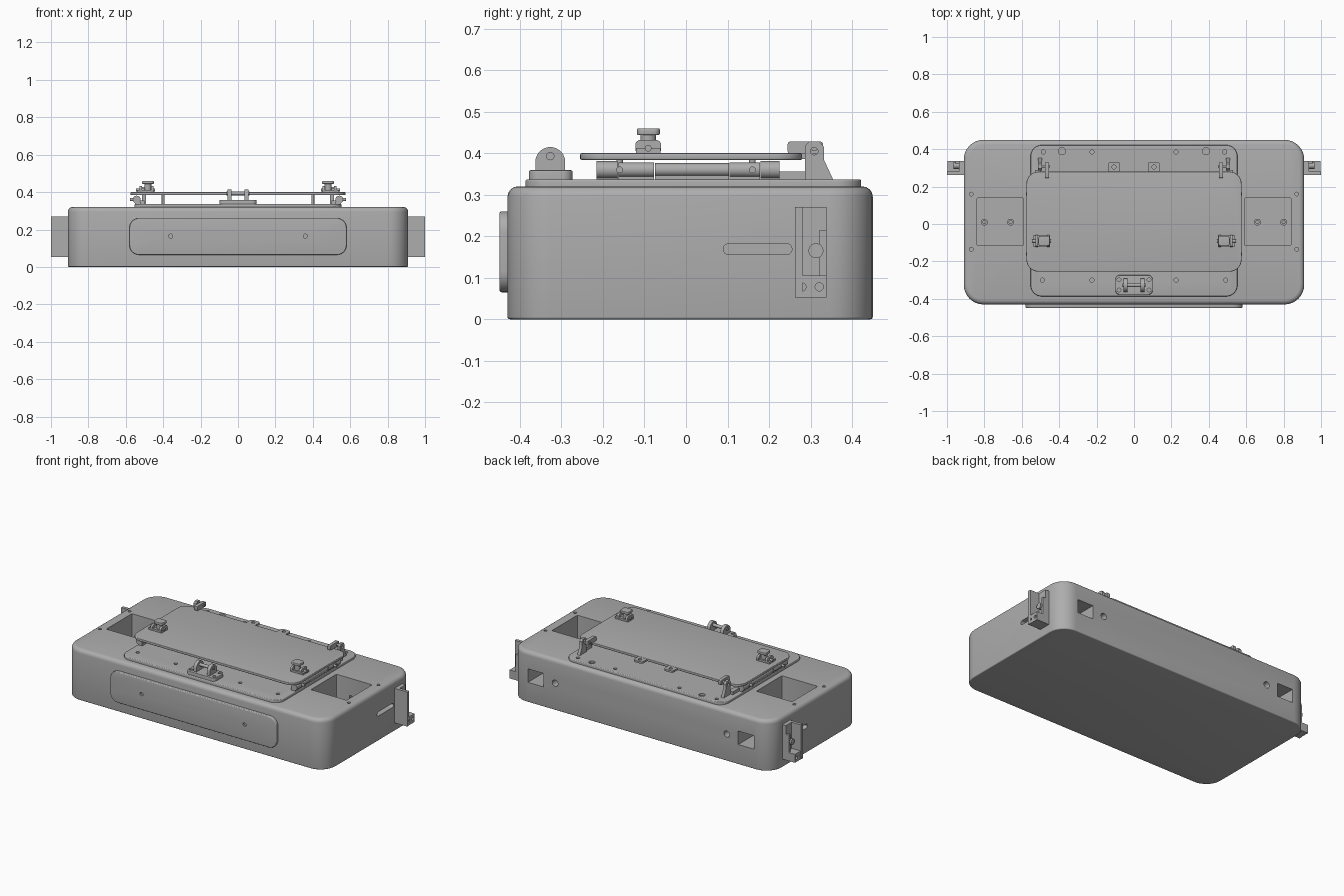
import bpy, bmesh
from math import cos, sin, pi

if "Cube" in bpy.data.objects:
    bpy.data.objects.remove(bpy.data.objects["Cube"], do_unlink=True)

grey = bpy.data.materials.new("plain grey")
grey.use_nodes = True
COLOUR = (0.42, 0.42, 0.42, 1)
grey.diffuse_color = COLOUR
grey.node_tree.nodes["Principled BSDF"].inputs["Base Color"].default_value = COLOUR

AXES = {"X": lambda u, v, w: (w, u, v),
        "Y": lambda u, v, w: (u, w, v),
        "Z": lambda u, v, w: (u, v, w)}


def prism(name, outline, w0, w1, axis="Z", top=0, bottom=0, mirror=False):
    """Extrude an outline along an axis, round its rims, optionally mirror in x."""
    bm = bmesh.new()
    place = AXES[axis]
    low = [bm.verts.new(place(u, v, w0)) for u, v in outline]
    high = [bm.verts.new(place(u, v, w1)) for u, v in outline]
    n = len(outline)
    caps = bm.faces.new(low), bm.faces.new(high)
    for i in range(n):
        j = (i + 1) % n
        bm.faces.new((low[i], low[j], high[j], high[i]))
    rims = [list(c.edges) for c in caps]
    bmesh.ops.recalc_face_normals(bm, faces=bm.faces)
    for edges, size in zip(rims, (bottom, top)):
        if size:
            bmesh.ops.bevel(bm, geom=edges, offset=size, segments=4,
                            affect="EDGES", profile=0.5)
    mesh = bpy.data.meshes.new(name)
    bm.to_mesh(mesh)
    bm.free()
    mesh.materials.append(grey)
    ob = bpy.data.objects.new(name, mesh)
    bpy.context.collection.objects.link(ob)
    if mirror:
        ob.modifiers.new("mirror", "MIRROR").use_mirror_merge = False
    return ob


def rounded(u0, u1, v0, v1, r=0, steps=8):
    if not r:
        return [(u0, v0), (u1, v0), (u1, v1), (u0, v1)]
    pts = []
    corners = ((u1 - r, v1 - r), (u0 + r, v1 - r), (u0 + r, v0 + r), (u1 - r, v0 + r))
    for k, (cu, cv) in enumerate(corners):
        for i in range(steps + 1):
            a = (k + i / steps) * pi / 2
            pts.append((cu + r * cos(a), cv + r * sin(a)))
    return pts


def circle(u, v, r, n=20):
    return [(u + r * cos(2 * pi * i / n), v + r * sin(2 * pi * i / n)) for i in range(n)]


def arch(u, v, r, base):
    """Upright tab with a round top."""
    return [(u - r, base)] + [(u - r * cos(pi * i / 12), v + r * sin(pi * i / 12))
                              for i in range(13)] + [(u + r, base)]


def box(name, x0, x1, y0, y1, z0, z1, mirror=False):
    return prism(name, rounded(x0, x1, y0, y1), z0, z1, mirror=mirror)


def cut(target, cutters):
    for c in cutters:
        c.hide_render = True
        mod = target.modifiers.new("cut", "BOOLEAN")
        mod.operation, mod.object, mod.solver = "DIFFERENCE", c, "EXACT"
    bpy.context.view_layer.update()
    deps = bpy.context.evaluated_depsgraph_get()
    mesh = bpy.data.meshes.new_from_object(target.evaluated_get(deps))
    target.modifiers.clear()
    target.data = mesh
    for c in cutters:
        bpy.data.objects.remove(c, do_unlink=True)


def hole(u, v, r, w0, w1, axis="Z", mirror=True):
    return prism("hole_cutter", circle(u, v, r), w0, w1, axis, mirror=mirror)


# Case: rounded block with wells, rear windows and side slots
case = prism("case", rounded(-0.91, 0.91, -0.43, 0.45, 0.105), 0, 0.32,
             top=0.025, bottom=0.006)
cut(case, [
    prism("well_cutter", rounded(0.59, 0.84, -0.115, 0.14, 0.008, 2), 0.04, 0.4, mirror=True),
    prism("window_cutter", rounded(0.68, 0.79, 0.125, 0.21), 0.1, 0.5, "Y", mirror=True),
    prism("slot_cutter", rounded(0.09, 0.255, 0.156, 0.182, 0.0125), 0.86, 0.95, "X", mirror=True),
    hole(0.6, 0.17, 0.02, 0.4, 0.5, "Y"),
    hole(0.87, 0.16, 0.01, 0.29, 0.4),
    hole(0.87, -0.135, 0.01, 0.29, 0.4),
])
for i, x in enumerate((0.66, 0.8)):
    boss = prism(f"well_boss_{i}", circle(x, 0.01, 0.018), 0.035, 0.06, mirror=True)
    cut(boss, [hole(x, 0.01, 0.008, 0.045, 0.1)])

# Front panel
panel = prism("front_panel", rounded(-0.58, 0.58, 0.065, 0.26, 0.05), -0.43, -0.449, "Y", top=0.005)
cut(panel, [hole(0.36, 0.165, 0.011, -0.47, -0.437, "Y")])

# Base plate under the lid
plate = prism("base_plate", rounded(-0.553, 0.553, -0.387, 0.422, 0.06), 0.318, 0.337, top=0.005)
cut(plate, [hole(x, y, r, 0.324, 0.4) for x, y, r in (
    (0.49, -0.3, 0.011), (0.225, -0.3, 0.011), (0.225, 0.385, 0.011),
    (0.485, 0.385, 0.011), (0.385, 0.39, 0.019))])

# Lid with rear tabs
prism("lid", rounded(-0.575, 0.575, -0.255, 0.28, 0.065), 0.384, 0.4, top=0.004, bottom=0.004)
tab = prism("lid_tab", rounded(0.075, 0.138, 0.25, 0.332, 0.012, 3), 0.386, 0.398, mirror=True)
cut(tab, [hole(0.107, 0.305, 0.011, 0.3, 0.5)])

# Segmented side barrels with bearing feet and posts between plate and lid
for i, (y0, y1, r) in enumerate(((-0.215, -0.165, 0.021), (-0.162, -0.077, 0.018),
                                 (-0.075, 0.103, 0.016), (0.105, 0.178, 0.018),
                                 (0.18, 0.225, 0.021))):
    prism(f"side_barrel_{i}", circle(0.542, 0.36, r), y0, y1, "Y", mirror=True)
    box(f"barrel_foot_{i}", 0.52, 0.55, y0, y1, 0.335, 0.35, mirror=True)
for i, y in enumerate((-0.16, 0.16)):
    prism(f"barrel_pin_{i}", circle(y, 0.36, 0.008), 0.54, 0.578, "X", mirror=True)
    prism(f"lid_post_{i}", circle(0.4, y, 0.008), 0.335, 0.386, mirror=True)

# Front catch: foot, two ears and a cross bar
foot = prism("catch_foot", rounded(-0.1, 0.1, -0.378, -0.273, 0.025), 0.335, 0.359, top=0.004)
cut(foot, [hole(0.08, y, 0.01, 0.348, 0.4) for y in (-0.298, -0.353)])
prism("catch_ear", arch(-0.327, 0.379, 0.036, 0.355), 0.036, 0.057, "X", mirror=True)
prism("catch_bar", circle(-0.327, 0.393, 0.01), -0.062, 0.062, "X")

# Lid knobs: cradle, arched cheeks, stem and cap
box("knob_cradle", 0.45, 0.54, -0.12, -0.062, 0.398, 0.412, mirror=True)
for i, x in enumerate((0.452, 0.512)):
    cheek = prism(f"knob_cheek_{i}", rounded(-0.122, -0.06, 0.398, 0.432, 0.012, 4),
                  x, x + 0.014, "X", mirror=True)
prism("knob_pin", circle(-0.091, 0.412, 0.008), 0.445, 0.546, "X", mirror=True)
prism("knob_stem", circle(0.482, -0.091, 0.019), 0.4, 0.446, mirror=True)
prism("knob_cap", rounded(0.45, 0.512, -0.118, -0.063, 0.014, 4), 0.444, 0.46,
      top=0.004, bottom=0.003, mirror=True)

# Rear hinges: upright bracket, lid arm and pin
bracket = prism("hinge_bracket", [(0.287, 0.335), (0.355, 0.335), (0.332, 0.385), (0.332, 0.415),
                                  (0.322, 0.428), (0.297, 0.428), (0.287, 0.418)],
                0.493, 0.512, "X", mirror=True)
cut(bracket, [hole(0.309, 0.405, 0.009, 0.45, 0.55, "X")])
prism("hinge_arm", rounded(0.245, 0.33, 0.398, 0.428, 0.006, 3), 0.455, 0.476, "X", mirror=True)
prism("hinge_pin", circle(0.309, 0.412, 0.007), 0.45, 0.5, "X", mirror=True)
box("hinge_rest", 0.5, 0.53, 0.225, 0.288, 0.335, 0.356, mirror=True)

# Side mounts: cheek plate, back web, lower shelf and peg
box("mount_cheek", 0.905, 1, 0.262, 0.281, 0.052, 0.27, mirror=True)
box("mount_web", 0.905, 0.935, 0.262, 0.338, 0.052, 0.27, mirror=True)
box("mount_rear_cheek", 0.905, 0.955, 0.322, 0.338, 0.1, 0.215, mirror=True)
prism("mount_peg", circle(0.313, 0.165, 0.018), 0.92, 0.965, "X", mirror=True)
shelf = box("mount_shelf", 0.905, 0.998, 0.263, 0.338, 0.052, 0.105, mirror=True)
cut(shelf, [hole(y, 0.078, 0.01, 0.96, 1.1, "X") for y in (0.279, 0.321)])

# Smooth the rounded sides, keep hard edges
bpy.ops.object.select_all(action="DESELECT")
for ob in bpy.context.scene.objects:
    if ob.type == "MESH" and ob.data.materials and ob.data.materials[0] == grey:
        ob.select_set(True)
        bpy.context.view_layer.objects.active = ob
bpy.ops.object.shade_smooth_by_angle(angle=pi / 6)
